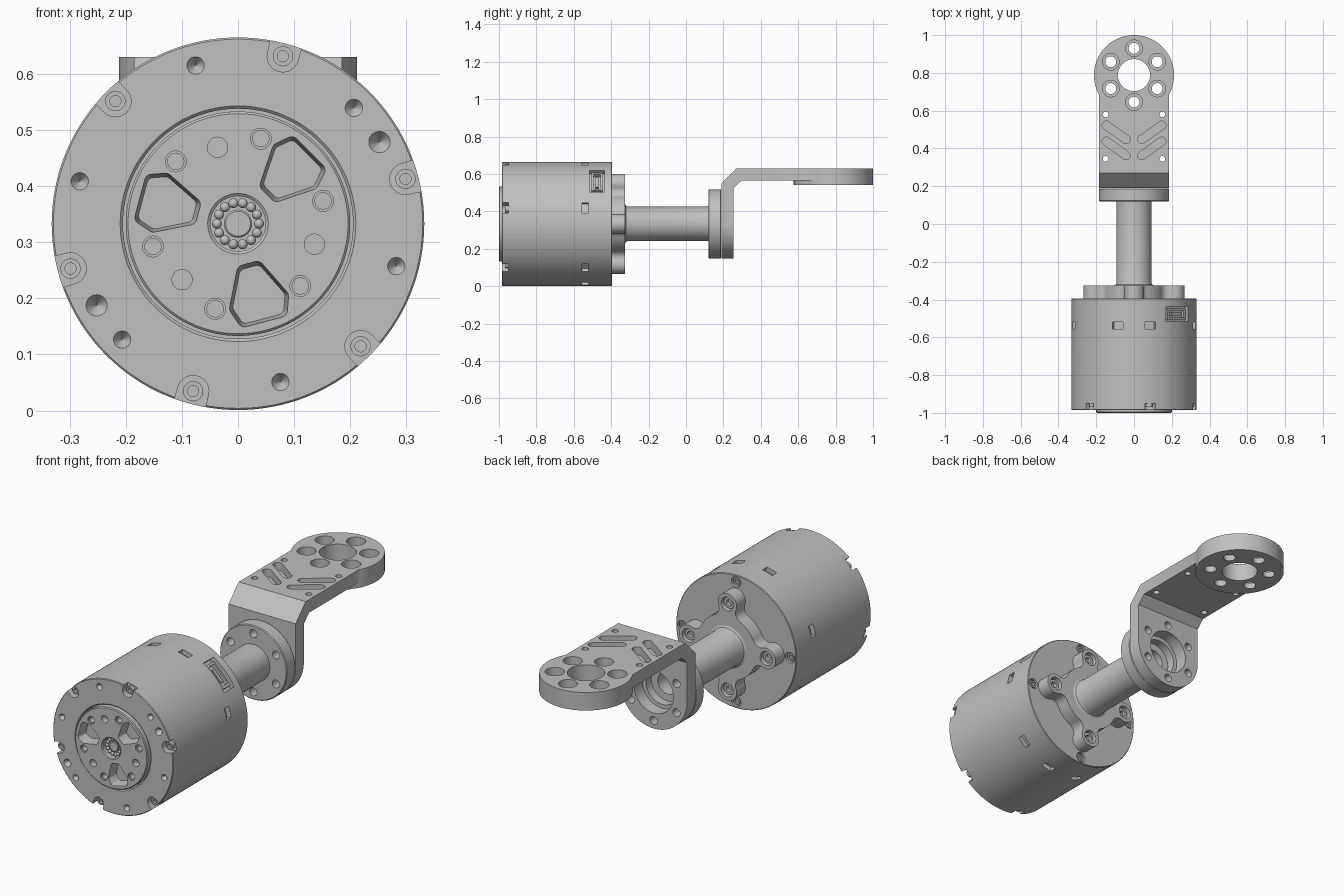
import bpy, bmesh
from math import sin, cos, radians, pi, sqrt, acos, atan2
from mathutils import Vector
from mathutils.geometry import convex_hull_2d

if "Cube" in bpy.data.objects:
    bpy.data.objects.remove(bpy.data.objects["Cube"])

AXIS_Z = 0.333   # height of the motor axis
metal = bpy.data.materials.new("grey_metal")
metal.use_nodes = True
GREY = (0.53, 0.53, 0.53, 1)
metal.diffuse_color = GREY
metal.node_tree.nodes["Principled BSDF"].inputs["Base Color"].default_value = GREY

# Frames: how a 2D outline (u, v) and a depth w map to space
FRAMES = {
    "Y": lambda u, v, w: (u, w, AXIS_Z + v),
    "Z": lambda u, v, w: (u, v, w),
    "X": lambda u, v, w: (w, u, v),
}


def circle(x, y, r, n=32):
    return [(x + r * cos(2 * pi * i / n), y + r * sin(2 * pi * i / n)) for i in range(n)]


def hull(*outlines):
    pts = [Vector(p) for o in outlines for p in o]
    return [tuple(pts[i]) for i in convex_hull_2d(pts)]


def polar(r, deg):
    return r * cos(radians(deg)), r * sin(radians(deg))


def turn(pts, deg):
    c, s = cos(radians(deg)), sin(radians(deg))
    return [(x * c - y * s, x * s + y * c) for x, y in pts]


def box(x0, x1, y0, y1):
    return [(x0, y0), (x1, y0), (x1, y1), (x0, y1)]


def prism(bm, pts, w0, w1, frame="Y", taper=1.0):
    """Extrude an outline from w0 to w1, scaling the far end about its centre."""
    f = FRAMES[frame]
    cx = sum(p[0] for p in pts) / len(pts)
    cy = sum(p[1] for p in pts) / len(pts)
    a = [bm.verts.new(f(x, y, w0)) for x, y in pts]
    b = [bm.verts.new(f(cx + (x - cx) * taper, cy + (y - cy) * taper, w1)) for x, y in pts]
    bm.faces.new(a)
    bm.faces.new(b[::-1])
    for i in range(len(pts)):
        j = (i + 1) % len(pts)
        bm.faces.new((a[i], b[i], b[j], a[j]))


def lathe(bm, profile, n=96, cx=0, cz=0):
    """Spin (radius, y) points around a line along y."""
    rings = []
    for r, y in profile:
        if r == 0:
            rings.append([bm.verts.new((cx, y, AXIS_Z + cz))] * n)
        else:
            rings.append([bm.verts.new((x, y, AXIS_Z + z)) for x, z in circle(cx, cz, r, n)])
    for p, q in zip(rings, rings[1:]):
        for i in range(n):
            j = (i + 1) % n
            bm.faces.new(list(dict.fromkeys((p[i], p[j], q[j], q[i]))))


def finish(name, bm):
    bmesh.ops.recalc_face_normals(bm, faces=bm.faces)
    mesh = bpy.data.meshes.new(name)
    bm.to_mesh(mesh)
    bm.free()
    obj = bpy.data.objects.new(name, mesh)
    bpy.context.collection.objects.link(obj)
    mesh.materials.append(metal)
    return obj


def combine(obj, bm, operation="DIFFERENCE"):
    """Apply a boolean with the given shape, then discard the shape."""
    tool = finish("cutter", bm)
    tool.hide_render = True
    mod = obj.modifiers.new("bool", "BOOLEAN")
    mod.operation, mod.solver, mod.object = operation, "EXACT", tool
    deps = bpy.context.evaluated_depsgraph_get()
    mesh = bpy.data.meshes.new_from_object(obj.evaluated_get(deps))
    obj.modifiers.clear()
    obj.data = mesh
    bpy.data.objects.remove(tool)


def screw(bm, x, z, r, seat, top):
    mid = seat + (top - seat) * 0.4
    lathe(bm, [(0, seat), (r, seat), (r, top), (r * 0.55, top), (r * 0.55, mid), (0, mid)], 24, x, z)


SIX = range(15, 375, 60)

# Motor case
bm = bmesh.new()
lathe(bm, [(0, -.93), (.205, -.93), (.205, -.98), (.21, -.985), (.329, -.985), (.332, -.982),
           (.332, -.398), (.329, -.395), (0, -.395)], 128)
case = finish("motor_case", bm)
cut = bmesh.new()
for a in SIX:
    # screw notches on the front rim, dimples between them
    prism(cut, hull(circle(*polar(.309, a), .028), circle(*polar(.37, a), .03)), -1.0, -.95)
    prism(cut, circle(*polar(.292, a + 30), .0155), -.985001, -.965, taper=.05)
for a in (30, 210):
    prism(cut, circle(*polar(.291, a), .019), -.985001, -.96, taper=.05)
for a in (0, 90, 180, 270):
    prism(cut, circle(*polar(.298, a), .026), -.38, -.412)
for a in (15, 75, 105, 165, 225, 255, 285, 315):
    prism(cut, turn(box(.308, .35, -.028, .028), a), -.555, -.52)
prism(cut, turn(box(.295, .36, -.082, .082), 45), -.515, -.437)
combine(case, cut)

# Rim screws, front and back
bm = bmesh.new()
for a in SIX:
    screw(bm, *polar(.309, a), .018, -.945, -.968)
for a in (0, 90, 180, 270):
    screw(bm, *polar(.298, a), .018, -.415, -.399)
finish("rim_screws", bm)

# Cable socket in the case side
bm = bmesh.new()
prism(bm, turn(box(.28, .318, -.066, .066), 45), -.505, -.447)
socket = finish("cable_socket", bm)
cut = bmesh.new()
prism(cut, turn(box(.3, .34, -.054, .054), 45), -.495, -.457)
combine(socket, cut)
bm = bmesh.new()
prism(bm, turn(box(.29, .314, -.035, .035), 45), -.484, -.468)
finish("socket_contacts", bm)

# Rotor disc with pockets and bolt holes
bm = bmesh.new()
lathe(bm, [(0, -.98), (.022, -.98), (.025, -.977), (.025, -.955), (.049, -.955), (.049, -.996),
           (.054, -1), (.196, -1), (.2, -.996), (.2, -.92), (0, -.92)])
rotor = finish("rotor_disc", bm)
cut = bmesh.new()
for a in (45, 165, 285):
    corners = [(.086, .012), (.086, -.012), (.145, .041), (.145, -.041), (.168, .033), (.168, -.033)]
    outline = hull(*[circle(x, y, .013, 24) for x, y in corners])
    prism(cut, turn(outline, a), -1.001, -.945, taper=.88)
    prism(cut, circle(*polar(.141, a + 60), .018), -1.001, -.965)
for a in SIX:
    prism(cut, circle(*polar(.157, a), .0185), -1.001, -.992)
combine(rotor, cut)
cut = bmesh.new()
for a in SIX:
    prism(cut, circle(*polar(.157, a), .0145), -1.001, -.955)
combine(rotor, cut)

# Ball bearing in the rotor centre
bm = bmesh.new()
for i in range(14):
    x, z = polar(.0375, i * 360 / 14)
    made = bmesh.ops.create_uvsphere(bm, u_segments=12, v_segments=8, radius=.0088)
    bmesh.ops.translate(bm, verts=made["verts"], vec=(x, -.977, AXIS_Z + z))
finish("bearing_balls", bm)

# Four-lobed mounting flange: lobe arc, concave fillet, core arc
core, lobe_at, lobe_r, fil = .16, .215, .052, .04
d = core + fil
a = acos((d * d + lobe_at ** 2 - (lobe_r + fil) ** 2) / (2 * d * lobe_at))
fx, fy = d * cos(a), d * sin(a)
phi = atan2(fy, fx - lobe_at)
half = [(lobe_at + lobe_r * cos(phi * i / 12), lobe_r * sin(phi * i / 12)) for i in range(13)]
start, end = phi + pi, a + pi
for i in range(1, 9):
    t = start + (end - start) * i / 8
    half.append((fx + fil * cos(t), fy + fil * sin(t)))
half += [(core * cos(t), core * sin(t)) for t in (a + (pi / 4 - a) * k / 4 for k in (1, 2, 3))]
lobe = [(x, -y) for x, y in half[:0:-1]] + half + [polar(core, 45)]
bm = bmesh.new()
prism(bm, [p for q in (0, 90, 180, 270) for p in turn(lobe, q)], -.395, -.325)
flange = finish("lobed_flange", bm)
cut = bmesh.new()
for q in (0, 90, 180, 270):
    prism(cut, circle(*polar(lobe_at, q), .034), -.32, -.365)
combine(flange, cut)
bm = bmesh.new()
for q in (0, 90, 180, 270):
    screw(bm, *polar(lobe_at, q), .028, -.37, -.34)
finish("flange_screws", bm)

# Hollow output shaft with its end disc
BOLTS = range(30, 390, 60)
bm = bmesh.new()
lathe(bm, [(0, -.34), (.105, -.34), (.105, -.325), (.096, -.32), (.092, -.31), (.092, .12), (.181, .12),
           (.185, .124), (.185, .184), (.181, .188), (.09, .188), (.09, .145), (.055, .145),
           (.055, -.1), (0, -.1)])
shaft = finish("output_shaft", bm)
cut = bmesh.new()
for b in BOLTS:
    prism(cut, circle(*polar(.145, b), .02), .1, .2)
combine(shaft, cut)

# Bent bracket: folded strip, round-ended upright, round end boss
bm = bmesh.new()
prism(bm, [(.19, .42), (.255, .42), (.255, .525), (.297, .565), (.79, .565), (.79, .63), (.27, .63), (.19, .55)],
      -.185, .185, "X")
bracket = finish("bent_bracket", bm)
add = bmesh.new()
prism(add, hull(circle(0, 0, .185, 96), box(-.185, .185, 0, .12)), .19, .255)
combine(bracket, add, "UNION")
add = bmesh.new()
prism(add, circle(0, .788, .212, 96), .54, .63, "Z")
combine(bracket, add, "UNION")
cut = bmesh.new()
prism(cut, circle(0, 0, .108, 64), .15, .3)
for b in BOLTS:
    prism(cut, circle(*polar(.145, b), .02), .15, .3)
    # bolt holes around the boss
    x, y = polar(.142, b)
    prism(cut, circle(x, .788 + y, .029), .5, .7, "Z")
prism(cut, circle(0, .788, .085, 64), .5, .7, "Z")
for s in (-1, 1):
    for y in (.345, .58):
        prism(cut, circle(s * .15, y, .015, 24), .5, .7, "Z")
    for y in (.36, .445):
        # slanted lightening slots
        prism(cut, hull(circle(s * .147, y + .078, .022), circle(s * .042, y + .003, .022)), .59, .7, "Z")
combine(bracket, cut)
cut = bmesh.new()
for b in BOLTS:
    x, y = polar(.142, b)
    prism(cut, circle(x, .788 + y, .044), .57, .7, "Z")
combine(bracket, cut)

# Smooth the round walls, keep the machined edges sharp
bpy.ops.object.select_all(action="DESELECT")
for obj in bpy.context.collection.objects:
    if obj.type == "MESH" and metal.name in obj.data.materials:
        obj.select_set(True)
        bpy.context.view_layer.objects.active = obj
bpy.ops.object.shade_smooth_by_angle(angle=radians(30))
